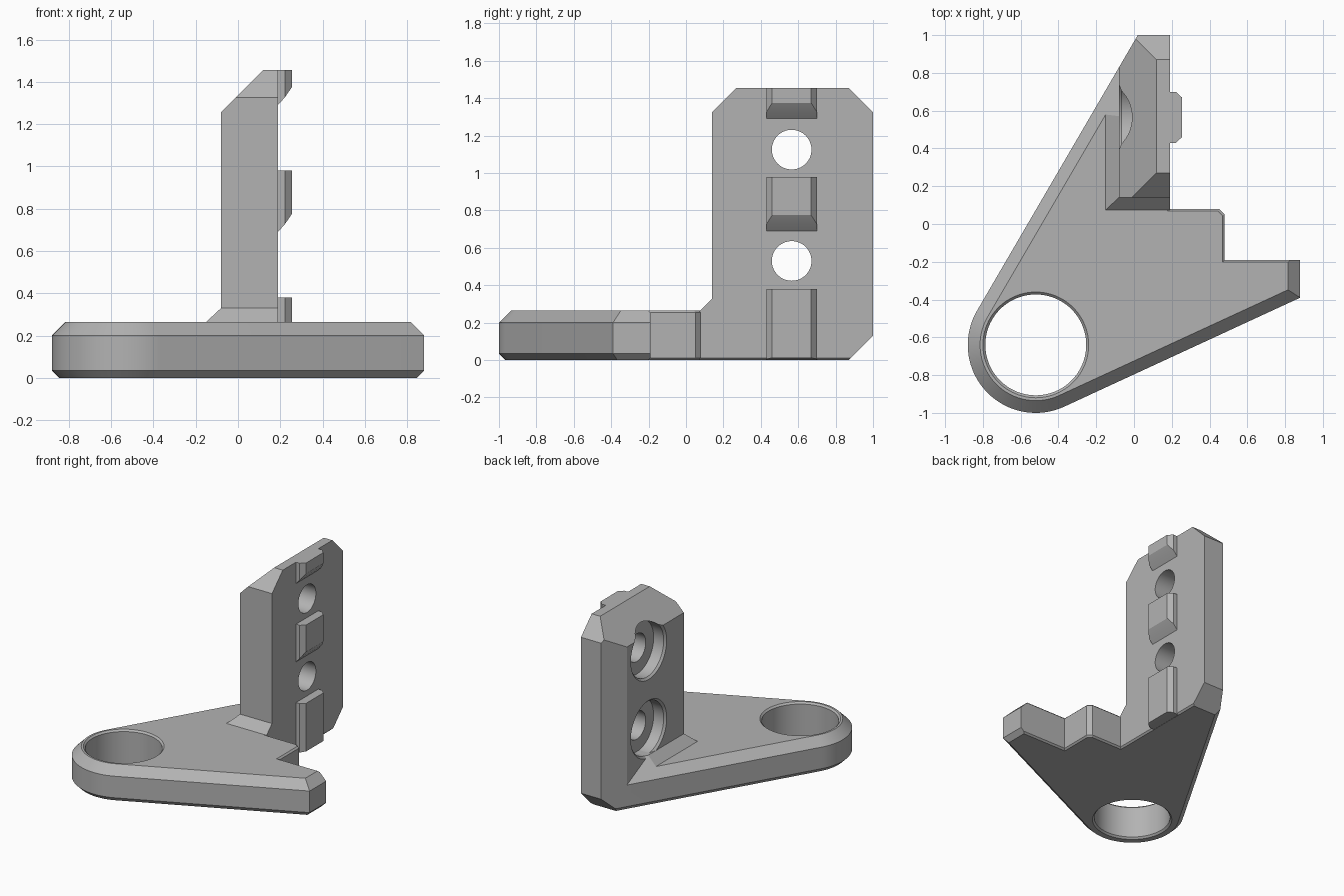
import bpy, bmesh
from math import cos, sin, asin, atan2, hypot, pi, radians
from mathutils import Vector

if "Cube" in bpy.data.objects:
    bpy.data.objects.remove(bpy.data.objects["Cube"], do_unlink=True)

grey = bpy.data.materials.new("plain grey")
grey.use_nodes = True
grey.diffuse_color = (0.45, 0.45, 0.45, 1)
grey.node_tree.nodes["Principled BSDF"].inputs["Base Color"].default_value = (0.45, 0.45, 0.45, 1)


def add(name, bm):
    bmesh.ops.recalc_face_normals(bm, faces=bm.faces)
    me = bpy.data.meshes.new(name)
    bm.to_mesh(me)
    bm.free()
    me.materials.append(grey)
    ob = bpy.data.objects.new(name, me)
    bpy.context.collection.objects.link(ob)
    return ob


def hull(name, points, cuts=()):
    """Convex solid around points, trimmed by (point, outward normal) planes."""
    pts = [Vector(p) for p in points]
    for step in range(len(cuts) + 1):
        bm = bmesh.new()
        for p in pts:
            bm.verts.new(p)
        res = bmesh.ops.convex_hull(bm, input=bm.verts)
        loose = [v for v in bm.verts if not v.link_faces]
        bmesh.ops.delete(bm, geom=loose, context='VERTS')
        if step < len(cuts):
            co, no = cuts[step]
            bmesh.ops.bisect_plane(bm, geom=bm.verts[:] + bm.edges[:] + bm.faces[:],
                                   plane_co=co, plane_no=no, clear_outer=True)
            pts = [v.co.copy() for v in bm.verts]
            bm.free()
    bmesh.ops.dissolve_limit(bm, angle_limit=radians(0.3), verts=bm.verts, edges=bm.edges)
    return add(name, bm)


def loft(name, rings):
    """Closed solid through rings that share one vertex count."""
    bm = bmesh.new()
    loops = [[bm.verts.new(p) for p in ring] for ring in rings]
    for a, b in zip(loops, loops[1:]):
        for i in range(len(a)):
            j = (i + 1) % len(a)
            bm.faces.new((a[i], a[j], b[j], b[i]))
    bm.faces.new(loops[0][::-1])
    bm.faces.new(loops[-1])
    return add(name, bm)


def lathe(name, centre, axis, profile, n=64):
    """Revolve (position, radius) pairs about a line along x or z."""
    cx, cy, cz = centre
    angles = [2 * pi * i / n for i in range(n)]
    if axis == 'z':
        rings = [[(cx + r * cos(a), cy + r * sin(a), h) for a in angles] for h, r in profile]
    else:
        rings = [[(h, cy + r * cos(a), cz + r * sin(a)) for a in angles] for h, r in profile]
    return loft(name, rings)


def combine(ob, tool, operation):
    """Apply a boolean and remove the tool object."""
    tool.hide_render = True
    mod = ob.modifiers.new("cut", 'BOOLEAN')
    mod.operation, mod.object, mod.solver = operation, tool, 'EXACT'
    deps = bpy.context.evaluated_depsgraph_get()
    me = bpy.data.meshes.new_from_object(ob.evaluated_get(deps))
    ob.modifiers.clear()
    ob.data = me
    bpy.data.objects.remove(tool, do_unlink=True)


def finish(ob):
    ob.data.shade_smooth()
    ob.data.set_sharp_from_angle(angle=radians(20))


# Outline: a round boss with two tangent sides
CX, CY, R = -0.52, -0.64, 0.36
END_X, BACK_Y, FACE_X = 0.88, 1.0, 0.19


def tangent(px, py, side):
    dx, dy = px - CX, py - CY
    return atan2(dy, dx) - side * asin(R / hypot(dx, dy))


slant = tangent(0.02, BACK_Y, 1)
front = tangent(END_X, -0.39, -1)
slant_no = Vector((-sin(slant), cos(slant), 0))
slant_pt = Vector((CX, CY, 0)) + slant_no * R


def outline(z, d):
    """Outer outline inset by d, at height z."""
    a0, a1 = slant + pi / 2, front + 1.5 * pi
    r, n = R - d, 40
    pts = []
    for i in range(n + 1):
        a = a0 + (a1 - a0) * i / n
        pts.append((CX + r * cos(a), CY + r * sin(a), z))
    x, y, _ = pts[-1]
    pts.append((END_X - d, y + (END_X - d - x) * sin(front) / cos(front), z))
    pts.append((END_X - d, BACK_Y, z))
    x, y, _ = pts[0]
    pts.append((x + (BACK_Y - y) * cos(slant) / sin(slant), BACK_Y, z))
    return pts


def envelope():
    levels = [(0, 0.035), (0.035, 0), (0.2, 0), (0.4, 0.2)]
    pts = [p for z, d in levels for p in outline(z, d)]
    return hull("envelope", pts, [((0, 0.87, 0), (0, 1, -1))])


def inset(poly, d, z):
    """Mitred inset of a counter-clockwise polygon."""
    out = []
    for i, p in enumerate(poly):
        p = Vector(p)
        e0 = (p - Vector(poly[i - 1])).normalized()
        e1 = (Vector(poly[(i + 1) % len(poly)]) - p).normalized()
        n0, n1 = Vector((-e0.y, e0.x)), Vector((-e1.y, e1.x))
        q = p + (n0 + n1) * d / (1 + n0.dot(n1))
        out.append((q.x, q.y, z))
    return out


# Base plate: stepped plan, trimmed by the chamfered outline
plan = [(-2, -2), (1.5, -2), (1.5, -0.19), (0.48, -0.19), (0.48, 0.05),
        (0.45, 0.08), (FACE_X, 0.08), (FACE_X, 1.5), (-2, 1.5)]
TOP, EDGE = 0.265, 0.012
base = loft("base_plate", [inset(plan, d, z) for z, d in
                           ((0, EDGE), (EDGE, 0), (TOP - EDGE, 0), (TOP, EDGE))])
combine(base, envelope(), 'INTERSECT')
bore = [(-0.1, 0.38), (0.013, 0.267), (TOP - 0.013, 0.267), (TOP + 0.1, 0.38)]
combine(base, lathe("bore", (CX, CY, 0), 'z', bore, 96), 'DIFFERENCE')
finish(base)

# Sloped foot where the upright meets the plate
foot_pts = []
for z, x, y in ((0.2, -0.15, 0.075), (TOP, -0.15, 0.075), (0.33, -0.08, 0.14)):
    foot_pts += [(a, b, z) for a in (x, FACE_X) for b in (y, 0.99)]
foot = hull("upright_foot", foot_pts)
combine(foot, envelope(), 'INTERSECT')
finish(foot)

# Upright with chamfered top corners
H = 1.455
block = [(x, y, z) for x in (-0.08, FACE_X) for y in (0.14, BACK_Y) for z in (0.2, H)]
upright = hull("upright", block, [
    (slant_pt, slant_no),
    ((0, 0.27, H), (0, -1, 1)),
    ((0, 0.87, H), (0, 1, 1)),
    ((0.118, 0, H), (-1, 0, 1)),
])

# Counterbored bolt holes
MID_Y = 0.565
bolt = [(-0.3, 0.217), (-0.08, 0.217), (-0.065, 0.202), (0.02, 0.202), (0.02, 0.106), (0.5, 0.106)]
for z in (0.53, 1.125):
    combine(upright, lathe("bolt_hole", (0, MID_Y, z), 'x', bolt), 'DIFFERENCE')
finish(upright)

# Locating teeth on the flat face: (name, low z at root, low z at tip, top)
for name, root, tip, top in (("lower_tooth", 0, 0.012, 0.38),
                             ("middle_tooth", 0.68, 0.775, 0.98),
                             ("upper_tooth", 1.28, 1.375, H)):
    pts = []
    for x, w in ((FACE_X - 0.01, 0.135), (0.222, 0.135), (0.255, 0.104)):
        low = root + (tip - root) * max(0, x - FACE_X) / 0.065
        pts += [(x, MID_Y + s * w, z) for s in (-1, 1) for z in (low, top)]
    finish(hull(name, pts))
